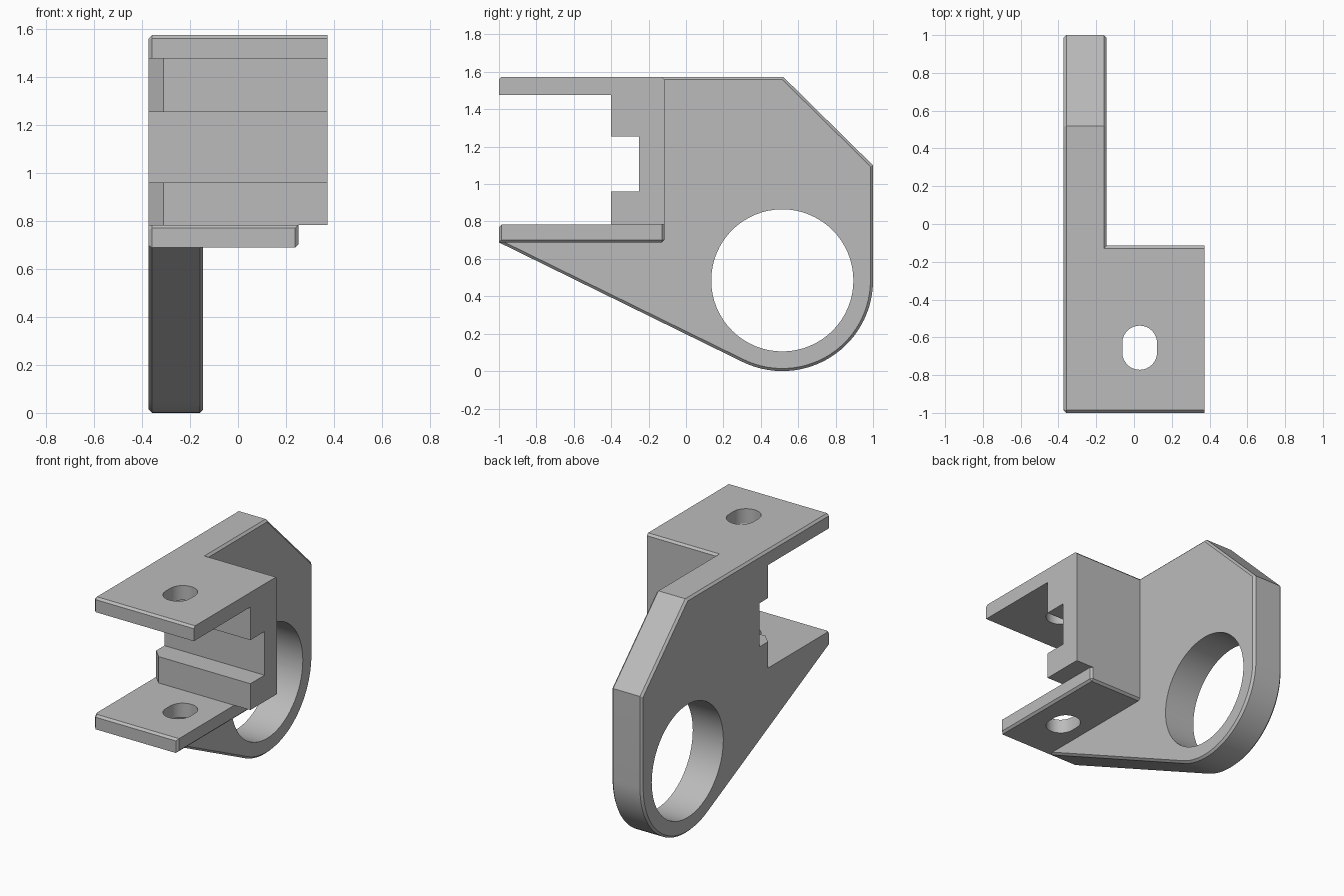
import bpy, bmesh, math
from mathutils import Vector

if "Cube" in bpy.data.objects:
    bpy.data.objects.remove(bpy.data.objects["Cube"], do_unlink=True)

LEFT, INNER, RIGHT = -0.372, -0.145, 0.372   # plate faces and clamp end
C = 0.014                                    # chamfer size
TOP, SLAB, FLOOR, BASE = 1.573, 1.475, 0.783, 0.688
BACK = -0.115
BORE_Y, BORE_Z, R = 0.515, 0.485, 0.485

grey = bpy.data.materials.new("grey")
grey.use_nodes = True
colour = (0.5, 0.5, 0.5, 1)
grey.diffuse_color = colour
grey.node_tree.nodes["Principled BSDF"].inputs["Base Color"].default_value = colour


def prism(name, points, axis, lo, hi, chamfer=None):
    """Extrude a 2D outline along x or z; chamfer picks edges by a rule."""
    place = (lambda p, t: (t, *p)) if axis == "x" else (lambda p, t: (*p, t))
    bm = bmesh.new()
    face = bm.faces.new([bm.verts.new(place(p, lo)) for p in points])
    new = bmesh.ops.extrude_face_region(bm, geom=[face])["geom"]
    shift = Vector(place((0, 0), hi - lo))
    bmesh.ops.translate(bm, vec=shift, verts=[v for v in new if isinstance(v, bmesh.types.BMVert)])
    bmesh.ops.recalc_face_normals(bm, faces=bm.faces)
    if chamfer:
        edges = [e for e in bm.edges if chamfer(*[v.co for v in e.verts])]
        bmesh.ops.bevel(bm, geom=edges, offset=C, segments=1, affect="EDGES")
    mesh = bpy.data.meshes.new(name)
    bm.to_mesh(mesh)
    bm.free()
    mesh.materials.append(grey)
    ob = bpy.data.objects.new(name, mesh)
    bpy.context.collection.objects.link(ob)
    return ob


def arc(cx, cy, r, start, end, n):
    angles = [math.radians(start + (end - start) * i / n) for i in range(n + 1)]
    return [(cx + r * math.cos(a), cy + r * math.sin(a)) for a in angles]


def combine(target, other, operation):
    mod = target.modifiers.new(operation, "BOOLEAN")
    mod.operation, mod.solver, mod.object = operation, "EXACT", other
    bpy.context.view_layer.objects.active = target
    bpy.ops.object.modifier_apply(modifier=mod.name)
    bpy.data.objects.remove(other, do_unlink=True)


# Shared front opening, from the lower floor up to the top slab
opening = [(-0.4, FLOOR), (-0.4, 0.96), (-0.25, 0.96), (-0.25, 1.253), (-0.4, 1.253), (-0.4, SLAB)]
slab_front = [(-1, SLAB), (-1, TOP - C), (-1 + C, TOP)]


def on_outline(a, b):
    """Long edges of the plate's outer rim, leaving the opening sharp."""
    if abs(a.x - b.x) > 0.01:
        return False
    mid = (a + b) / 2
    inside = -0.99 < mid.y < -0.2 and FLOOR - 0.01 < mid.z < SLAB + 0.01
    return not inside


# Side plate with rounded lower end
rim = arc(BORE_Y, BORE_Z, R, -116.2, 0, 28)
plate_outline = ([(-1, BASE)] + rim + [(1, 1.1), (0.52, TOP)]
                 + slab_front[::-1] + opening[::-1] + [(-1 + C, FLOOR), (-1, FLOOR - C)])
bracket = prism("bracket", plate_outline, "x", LEFT, INNER, on_outline)

# Clamp block with top slab
clamp_outline = slab_front + [(BACK - C, TOP), (BACK, TOP - C), (BACK, FLOOR)] + opening
clamp = prism("clamp_block", clamp_outline, "x", -0.25, RIGHT)


# Lower arm with chamfered free edges
def arm_edge(a, b):
    mid = (a + b) / 2
    end, low, high = mid.x > 0.24, mid.z < BASE + 0.01, mid.z > FLOOR - 0.01
    return (end and not high) or (low and mid.y > BACK - 0.01) or (high and mid.y < -0.99)


arm_outline = [(-0.25, -1), (0.252, -1), (0.252, BACK), (-0.25, BACK)]
arm = prism("lower_arm", arm_outline, "z", BASE, FLOOR, arm_edge)
combine(bracket, clamp, "UNION")
combine(bracket, arm, "UNION")

# Bore, bolt slots and angled jaw ends
bore = prism("bore_cutter", arc(BORE_Y, BORE_Z, 0.38, 0, 354.375, 63), "x", -1, 1)
slot_outline = arc(0.03, -0.63, 0.092, 0, 180, 16) + arc(0.03, -0.68, 0.092, 180, 360, 16)
slot = prism("slot_cutter", slot_outline, "z", 0.5, 2)
jaw_outline = [(LEFT - 0.02, -0.42), (-0.29, -0.42), (LEFT - 0.02, -0.318)]
jaw = prism("jaw_cutter", jaw_outline, "z", FLOOR, SLAB)
for cutter in (bore, slot, jaw):
    combine(bracket, cutter, "DIFFERENCE")

bpy.ops.object.select_all(action="DESELECT")
bracket.select_set(True)
bpy.context.view_layer.objects.active = bracket
bpy.ops.object.shade_smooth_by_angle(angle=math.radians(20))
